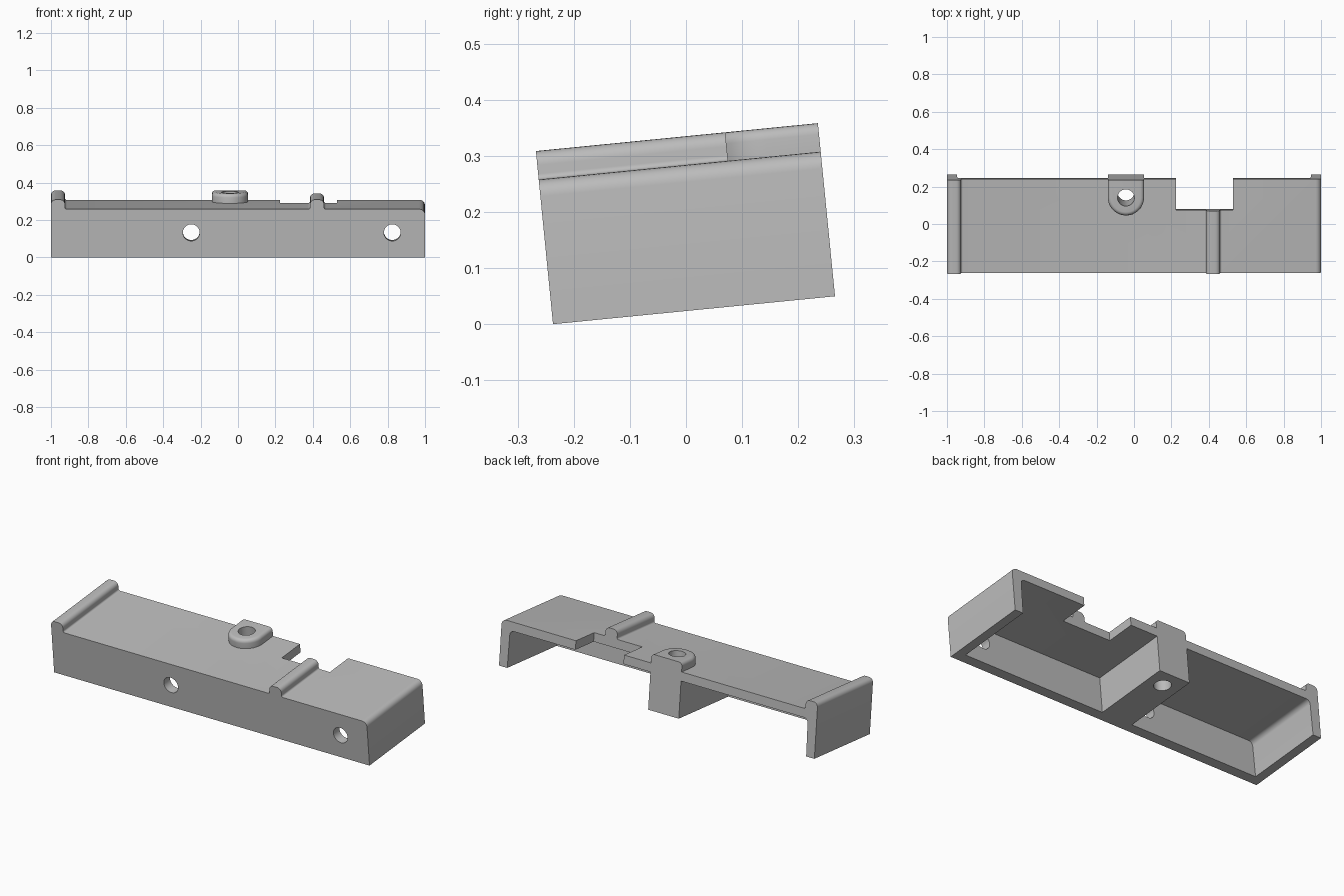
import bpy, bmesh, math
from mathutils import Matrix, Vector

cube = bpy.data.objects.get("Cube")
if cube:
    bpy.data.objects.remove(cube)

DEPTH, TOP, RIDGE = 0.505, 0.259, 0.31
TILT = Matrix.Translation((0, -0.237, 0)) @ Matrix.Rotation(math.radians(5.65), 4, 'X')

grey = bpy.data.materials.new("plain_grey")
grey.use_nodes = True
grey.diffuse_color = (0.5, 0.5, 0.5, 1)
grey.node_tree.nodes["Principled BSDF"].inputs["Base Color"].default_value = (0.5, 0.5, 0.5, 1)


def rounded(corners, steps=6):
    """Outline from (a, b, radius) corners, with filleted corners."""
    out = []
    for i, (a, b, r) in enumerate(corners):
        p = Vector((a, b))
        if not r:
            out.append(p)
            continue
        u = (Vector(corners[i - 1][:2]) - p).normalized()
        w = (Vector(corners[(i + 1) % len(corners)][:2]) - p).normalized()
        half = u.angle(w) / 2
        centre = p + (u + w).normalized() * (r / math.sin(half))
        s = p + u * (r / math.tan(half)) - centre
        e = p + w * (r / math.tan(half)) - centre
        for k in range(steps + 1):
            t = k / steps
            ang = s.angle(e)
            out.append(centre + (s * math.sin((1 - t) * ang) + e * math.sin(t * ang)) / math.sin(ang))
    return out


def prism(name, outline, axis, start, end, round_end=0.0):
    """Sweep an outline along y or z, optionally rounding the end rim."""
    def place(p, h):
        return (p[0], h, p[1]) if axis == 'Y' else (p[0], p[1], h)
    bm = bmesh.new()
    rings = [[bm.verts.new(place(p, h)) for p in outline] for h in (start, end)]
    bm.faces.new(rings[0])
    cap = bm.faces.new(rings[1])
    n = len(outline)
    for i in range(n):
        j = (i + 1) % n
        bm.faces.new((rings[0][i], rings[0][j], rings[1][j], rings[1][i]))
    bmesh.ops.recalc_face_normals(bm, faces=bm.faces)
    if round_end:
        bmesh.ops.bevel(bm, geom=list(cap.edges), offset=round_end, segments=5,
                        profile=0.5, affect='EDGES')
    bm.transform(TILT)
    mesh = bpy.data.meshes.new(name)
    bm.to_mesh(mesh)
    bm.free()
    mesh.materials.append(grey)
    ob = bpy.data.objects.new(name, mesh)
    bpy.context.collection.objects.link(ob)
    return ob


def box(name, x0, x1, y0, y1, z0, z1):
    return prism(name, [(x0, z0), (x1, z0), (x1, z1), (x0, z1)], 'Y', y0, y1)


def circle(x, y, r, n=32):
    return [(x + r * math.cos(math.tau * i / n), y + r * math.sin(math.tau * i / n)) for i in range(n)]


def combine(target, tool, operation):
    """Apply a boolean and discard the tool."""
    mod = target.modifiers.new("join", 'BOOLEAN')
    mod.operation, mod.solver, mod.object = operation, 'EXACT', tool
    bpy.context.view_layer.objects.active = target
    bpy.ops.object.modifier_apply(modifier=mod.name)
    bpy.data.objects.remove(tool)


def ridge(x0, x1, r=0.025):
    return [(x0, RIDGE, r), (x1, RIDGE, r), (x1, TOP, 0.01)]


# Housing with its end ridge and middle ridge
housing = prism("housing", rounded(
    [(-1, 0, 0)] + ridge(-1, -0.925) + [(0.385, TOP, 0.01)] + ridge(0.385, 0.46)
    + [(1, TOP, 0.03), (1, 0, 0)]), 'Y', 0, DEPTH)

# Lug around the vertical screw hole, rounded at its top rim
LX, LY, LR = -0.043, 0.41, 0.097
arc = [(LX + LR * math.cos(math.pi * (1 + i / 24)), LY + LR * math.sin(math.pi * (1 + i / 24)))
       for i in range(25)]
lug = prism("lug", arc + [(LX + LR, 0.6), (LX - LR, 0.6)], 'Z', 0.23, RIDGE, 0.02)
combine(lug, box("trim", -1, 1, DEPTH, 1, -1, 1), 'DIFFERENCE')
combine(housing, lug, 'UNION')

# Pockets open to the back and below, leaving a solid block under the lug
for wall, block in ((-0.95, LX - LR), (0.95, LX + LR)):
    lean = math.copysign(0.006, wall)
    pocket = prism("pocket", rounded([(wall, -0.1, 0), (wall - lean, 0.209, 0.025),
                                      (block, 0.209, 0.0), (block, -0.1, 0)]), 'Y', 0.055, 0.7)
    combine(housing, pocket, 'DIFFERENCE')

# Notch in the back edge
combine(housing, box("notch", 0.225, 0.53, 0.339, 0.7, 0.1, 0.5), 'DIFFERENCE')

# Screw holes
combine(housing, prism("lug_hole", circle(LX, LY, 0.045), 'Z', -0.2, 0.5), 'DIFFERENCE')
for x in (-0.25, 0.825):
    combine(housing, prism("wall_hole", circle(x, 0.133, 0.045), 'Y', -0.1, 0.15), 'DIFFERENCE')

bpy.ops.object.select_all(action='DESELECT')
housing.select_set(True)
bpy.context.view_layer.objects.active = housing
bpy.ops.object.shade_smooth_by_angle(angle=math.radians(30))
